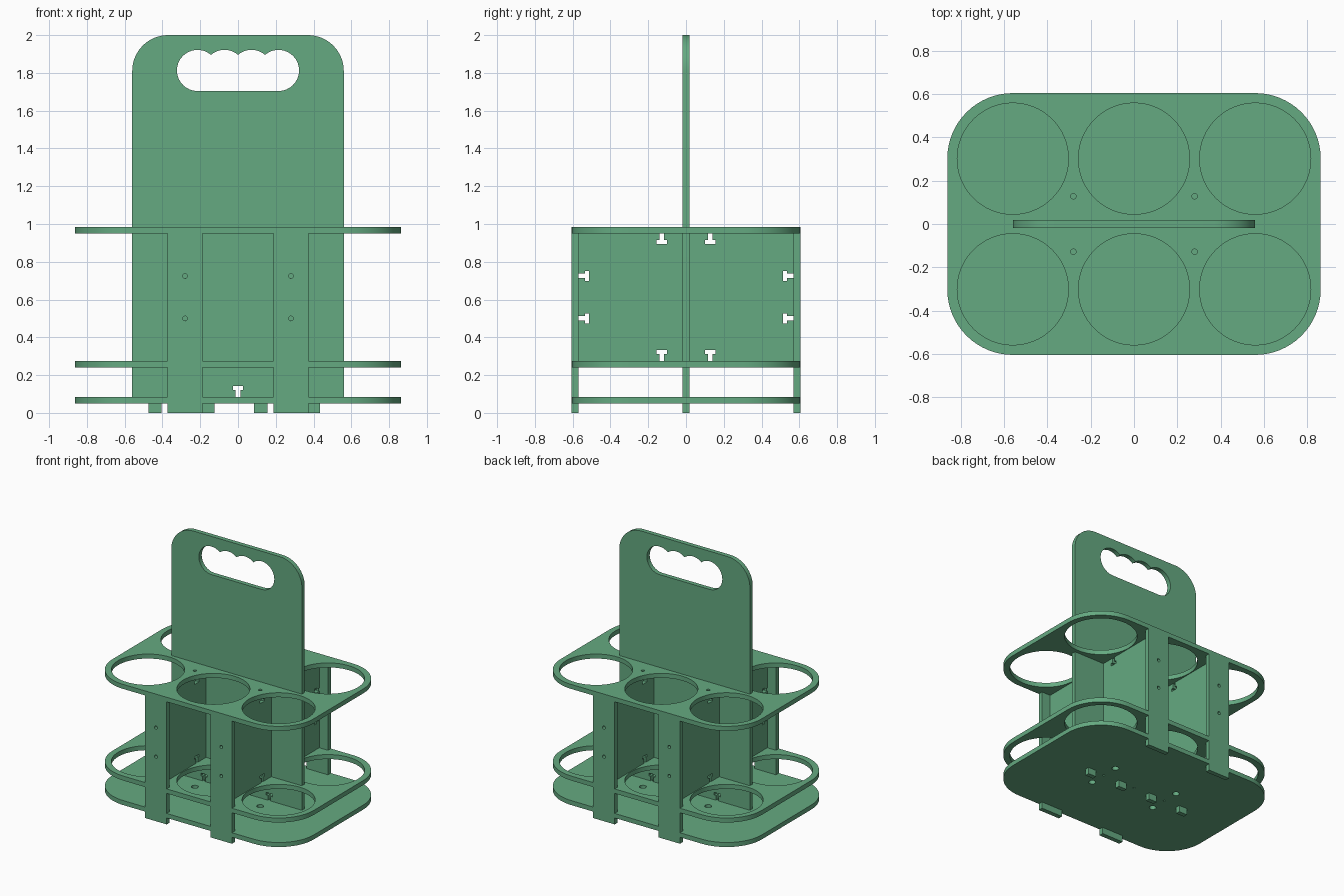
import bpy, bmesh
from math import pi, sin, cos, acos, radians

if "Cube" in bpy.data.objects:
    bpy.data.objects.remove(bpy.data.objects["Cube"])

T = 0.035  # sheet thickness

mat = bpy.data.materials.new("green_board")
mat.diffuse_color = (0.13, 0.40, 0.22, 1)
mat.use_nodes = True
mat.node_tree.nodes["Principled BSDF"].inputs["Base Color"].default_value = mat.diffuse_color


def arc(cx, cy, r, a0, a1, n=16):
    return [(cx + r * cos(a0 + (a1 - a0) * i / n), cy + r * sin(a0 + (a1 - a0) * i / n))
            for i in range(n + 1)]


def circle(cx, cy, r, n=64):
    return arc(cx, cy, r, 0, 2 * pi, n)[:-1]


def rect(x0, x1, y0, y1):
    return [(x0, y0), (x1, y0), (x1, y1), (x0, y1)]


def along(p, d, pts):
    """Place (along edge, inward) points at p on an edge running in direction d."""
    return [(p[0] + d[0] * u - d[1] * v, p[1] + d[1] * u + d[0] * v) for u, v in pts]


def notch(p, d, w, h):  # negative h makes a tab
    return along(p, d, [(-w, 0), (-w, h), (w, h), (w, 0)])


def t_slot(p, d):
    s, w, a, b = 0.012, 0.027, 0.036, 0.057
    return along(p, d, [(-s, 0), (-s, a), (-w, a), (-w, b), (w, b), (w, a), (s, a), (s, 0)])


def sheet(name, loops, loc, rot=(0, 0, 0)):
    """Cut a flat board from an outline plus hole loops."""
    cu = bpy.data.curves.new(name + "_profile", 'CURVE')
    cu.dimensions, cu.fill_mode, cu.extrude = '2D', 'BOTH', T / 2
    for pts in loops:
        sp = cu.splines.new('POLY')
        sp.points.add(len(pts) - 1)
        for q, (x, y) in zip(sp.points, pts):
            q.co = (x, y, 0, 1)
        sp.use_cyclic_u = True
    tmp = bpy.data.objects.new(name + "_tmp", cu)
    bpy.context.collection.objects.link(tmp)
    bpy.context.view_layer.update()
    dg = bpy.context.evaluated_depsgraph_get()
    me = bpy.data.meshes.new_from_object(tmp.evaluated_get(dg))
    bpy.data.objects.remove(tmp)
    bpy.data.curves.remove(cu)
    bm = bmesh.new()
    bm.from_mesh(me)
    bmesh.ops.remove_doubles(bm, verts=bm.verts, dist=1e-5)
    bmesh.ops.recalc_face_normals(bm, faces=bm.faces)
    bm.to_mesh(me)
    bm.free()
    me.name = name
    me.materials.clear()
    me.materials.append(mat)
    ob = bpy.data.objects.new(name, me)
    ob.location, ob.rotation_euler = loc, rot
    bpy.context.collection.objects.link(ob)
    bpy.ops.object.select_all(action='DESELECT')
    ob.select_set(True)
    bpy.context.view_layer.objects.active = ob
    bpy.ops.object.shade_smooth_by_angle(angle=radians(30))
    return ob


# Horizontal plates: rounded outline with notches for the legs
CX, CY, R = 0.56, 0.302, 0.303
LEG_X, LEG_W = 0.28, 0.0925
W, H = CX + R, CY + R
plate = []
for d, sx, sy, a in [((1, 0), 1, -1, -pi / 2), ((-1, 0), -1, 1, pi / 2)]:
    for x in (-LEG_X * d[0], LEG_X * d[0]):
        plate += notch((x, sy * H), d, LEG_W, T)
    plate += arc(sx * CX, sy * CY, R, a, a + pi / 2)
    plate += arc(sx * CX, -sy * CY, R, a + pi / 2, a + pi)

bottles = [circle(x, y, 0.257) for x in (-CX, 0, CX) for y in (-CY, CY)]
panel_slot = [rect(-CX, CX, -T / 2, T / 2)]


def screw_holes(r):
    return [circle(x, y, r, 20) for x in (-LEG_X, LEG_X) for y in (-0.128, 0.128)]


TAB_X = (-0.44, -0.16, 0.12, 0.40)
tab_slots = [rect(x - 0.035, x + 0.035, -T / 2, T / 2) for x in TAB_X]
pins = [circle(x, 0, 0.008, 12) for x in (-0.28, 0, 0.28)]

sheet("top_plate", [plate] + bottles + panel_slot + screw_holes(0.0125), (0, 0, 0.9675))
sheet("middle_plate", [plate] + bottles + panel_slot + screw_holes(0.0125), (0, 0, 0.2575))
sheet("bottom_plate", [plate] + tab_slots + screw_holes(0.025) + pins, (0, 0, 0.0675))

# Centre panel with tabs, T slots, rounded top and finger grip
BASE = 0.085
panel = [(-CX, BASE)]
for i, x in enumerate(TAB_X):
    panel += notch((x, BASE), (1, 0), 0.035, -BASE)
    if i < 3:
        panel += t_slot(((i - 1) * 0.28, BASE), (1, 0))
panel += [(CX, BASE)]
panel += arc(0.37, 1.81, 0.19, 0, pi / 2) + arc(-0.37, 1.81, 0.19, pi / 2, pi)
g, step, gz = 0.109, 0.143, 1.813
c = acos(step / 2 / g)
grip = []
for i in range(4):
    a0 = -pi / 2 if i == 0 else pi - c
    a1 = 1.5 * pi if i == 3 else c
    if i in (1, 2):
        a0, a1 = pi - c, c
    if i == 0:  # right finger runs from the flat base up to the first cusp
        a0, a1 = -pi / 2, pi - c
    elif i == 3:
        a0 = c
    else:
        a0, a1 = c, pi - c
    pts = arc((1.5 - i) * step, gz, g, a0, a1, 20)
    grip += pts if i == 0 else pts[1:]
sheet("handle_panel", [panel, grip], (0, 0, 0), (pi / 2, 0, 0))

# Cross ribs with T slots on all four edges
Y, Z0, Z1 = H - T, 0.275, 0.95
rib = [(-Y, Z0)] + t_slot((-0.128, Z0), (1, 0)) + t_slot((0.128, Z0), (1, 0))
rib += [(Y, Z0)] + t_slot((Y, 0.5), (0, 1)) + t_slot((Y, 0.725), (0, 1))
rib += [(Y, Z1)] + t_slot((0.128, Z1), (-1, 0)) + t_slot((-0.128, Z1), (-1, 0))
rib += [(-Y, Z1)] + t_slot((-Y, 0.725), (0, -1)) + t_slot((-Y, 0.5), (0, -1))
for side, x in (("left", -LEG_X), ("right", LEG_X)):
    sheet(side + "_cross_rib", [rib], (x, 0, 0), (pi / 2, 0, pi / 2))
    # Legs, flush with the plate edges
    for end, y in (("front", -H + T / 2), ("back", H - T / 2)):
        sheet(f"{end}_{side}_leg",
              [rect(-LEG_W, LEG_W, 0, 0.985), circle(0, 0.5, 0.0125, 20), circle(0, 0.725, 0.0125, 20)],
              (x, y, 0), (pi / 2, 0, 0))
